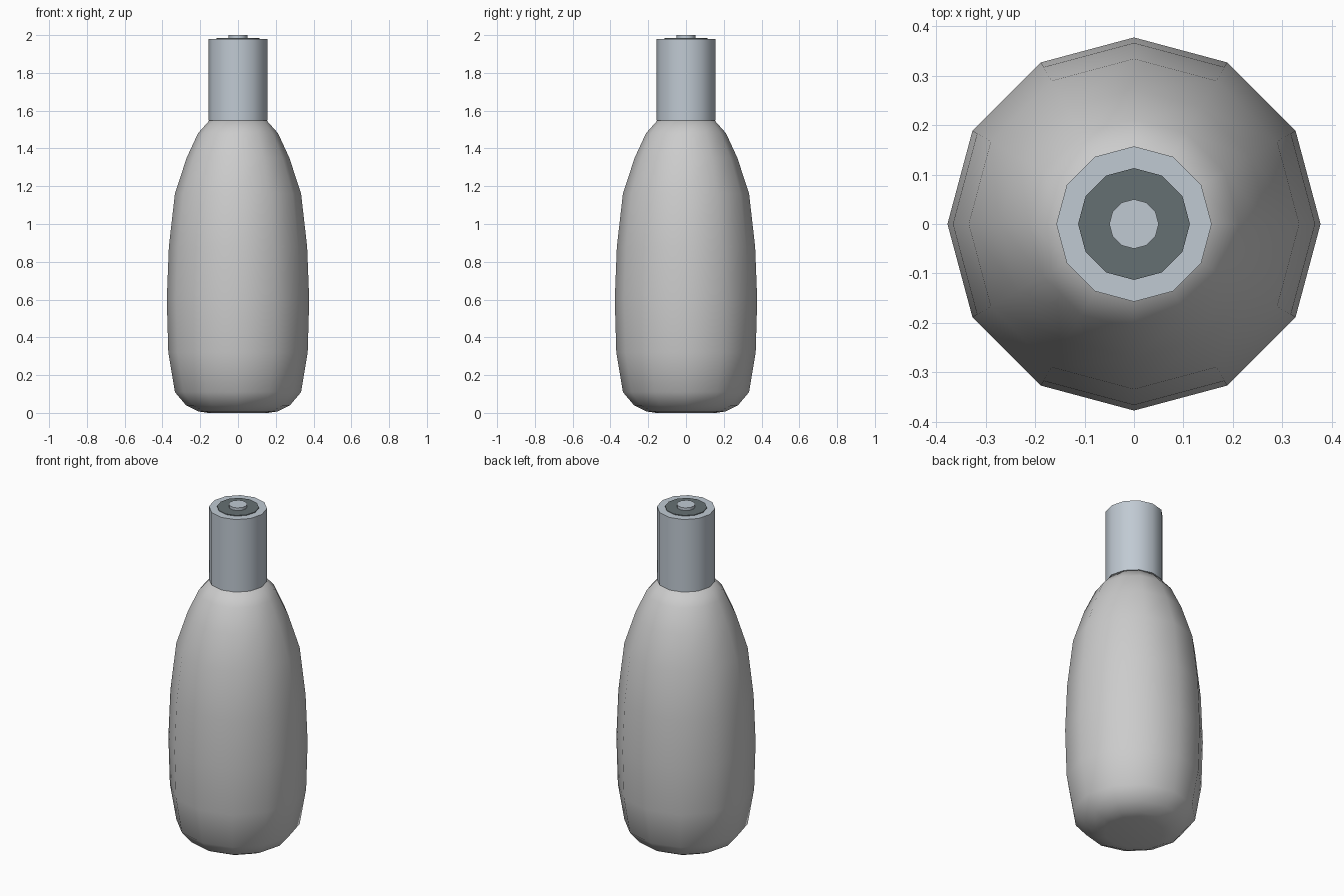
import bpy, bmesh, math

if "Cube" in bpy.data.objects:
    bpy.data.objects.remove(bpy.data.objects["Cube"])

SIDES = 12


def material(name, rgb):
    m = bpy.data.materials.new(name)
    m.diffuse_color = (*rgb, 1)
    m.use_nodes = True
    m.node_tree.nodes["Principled BSDF"].inputs["Base Color"].default_value = m.diffuse_color
    return m


def lathe(name, profile, mat=None, angle=50):
    """Revolve (radius, z) points into a closed 12-sided solid."""
    bm = bmesh.new()
    rings = []
    for r, z in profile:
        rings.append([bm.verts.new((r * math.cos(2 * math.pi * i / SIDES),
                                    r * math.sin(2 * math.pi * i / SIDES), z))
                      for i in range(SIDES)])
    for low, high in zip(rings, rings[1:]):
        for i in range(SIDES):
            j = (i + 1) % SIDES
            bm.faces.new((low[i], low[j], high[j], high[i]))
    bm.faces.new(rings[0][::-1])
    bm.faces.new(rings[-1])
    mesh = bpy.data.meshes.new(name)
    bm.to_mesh(mesh)
    bm.free()
    ob = bpy.data.objects.new(name, mesh)
    bpy.context.collection.objects.link(ob)
    if mat:
        mesh.materials.append(mat)
    bpy.ops.object.select_all(action='DESELECT')
    ob.select_set(True)
    bpy.context.view_layer.objects.active = ob
    bpy.ops.object.shade_smooth_by_angle(angle=math.radians(angle))
    return ob


steel = material("blue_grey", (0.53, 0.59, 0.65))
dark = material("dark", (0.13, 0.16, 0.17))

# Rounded bottle body
lathe("body", [(0.16, 0.0), (0.21, 0.008), (0.275, 0.04), (0.334, 0.11),
               (0.369, 0.32), (0.377, 0.60), (0.366, 0.88), (0.334, 1.16),
               (0.272, 1.35), (0.212, 1.48), (0.15, 1.55)])

# Collar, its dark top disc and the centre button
lathe("collar", [(0.157, 1.548), (0.157, 1.98)], steel)
lathe("top_disc", [(0.113, 1.975), (0.113, 1.984)], dark)
lathe("button", [(0.05, 1.98), (0.05, 2.0)], steel)
